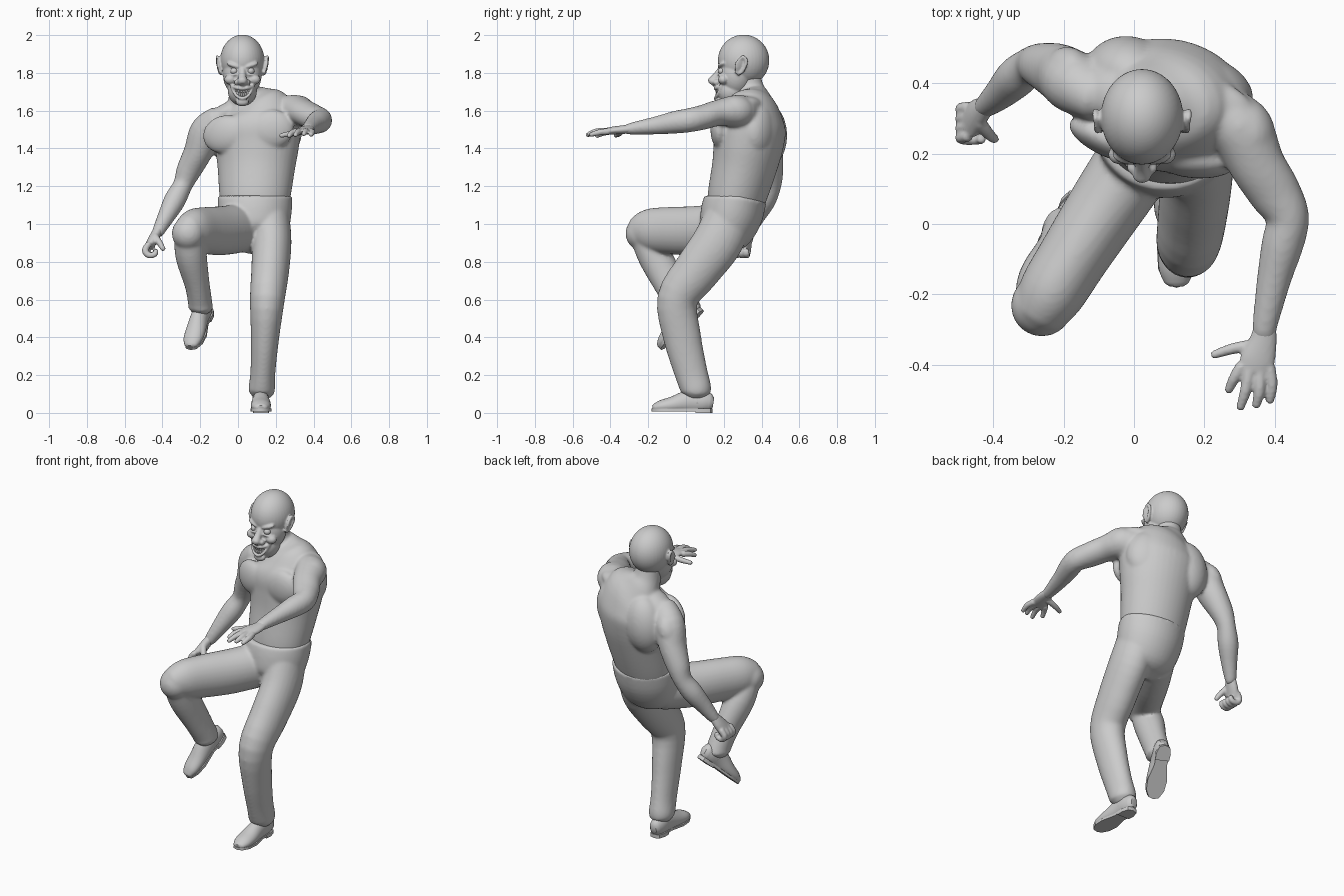
import bpy, bmesh, math
from mathutils import Vector, Matrix, Euler

X, Y = Vector((1, 0, 0)), Vector((0, 1, 0))


def spline(pts, steps):
    """Catmull-Rom through tuples (x, y, z, rx, ry)."""
    p = [pts[0]] + list(pts) + [pts[-1]]
    out = []
    for i in range(1, len(p) - 2):
        for k in range(steps):
            t = k / steps
            out.append([0.5 * (2 * b + (c - a) * t + (2 * a - 5 * b + 4 * c - d) * t * t
                               + (3 * b - a - 3 * c + d) * t ** 3)
                        for a, b, c, d in zip(p[i - 1], p[i], p[i + 1], p[i + 2])])
    return out + [list(pts[-1])]


def tube(bm, pts, ref=X, steps=4, n=20):
    """Closed elliptical loft along a path with rounded ends."""
    pts = spline([tuple(q) if len(q) == 5 else tuple(q) + (q[3],) for q in pts], steps)
    c = [Vector(q[:3]) for q in pts]
    rings = []
    for i, q in enumerate(pts):
        t = (c[min(i + 1, len(c) - 1)] - c[max(i - 1, 0)]).normalized()
        s = (ref - t * ref.dot(t)).normalized()
        rings.append((c[i], s, t.cross(s), q[3], q[4], t))
    for end, sign in ((0, -1), (-1, 1)):
        o, s, u, a, b, t = rings[end]
        cap = (o + t * sign * 0.45 * min(a, b), s, u, a * 0.6, b * 0.6, t)
        rings.insert(0, cap) if sign < 0 else rings.append(cap)
    loops = [[bm.verts.new(o + s * a * math.cos(k * math.tau / n) + u * b * math.sin(k * math.tau / n))
              for k in range(n)] for o, s, u, a, b, t in rings]
    for p, q in zip(loops, loops[1:]):
        for k in range(n):
            bm.faces.new((p[k], p[(k + 1) % n], q[(k + 1) % n], q[k]))
    bm.faces.new(loops[0][::-1])
    bm.faces.new(loops[-1])
    return [v for l in loops for v in l]


def ball(bm, c, r, rot=(0, 0, 0)):
    m = Matrix.Translation(c) @ Euler([math.radians(a) for a in rot]).to_matrix().to_4x4() @ Matrix.Diagonal((*r, 1))
    bmesh.ops.create_uvsphere(bm, u_segments=40, v_segments=28, radius=1, matrix=m)


def finish(bm, name, voxel=0, smooth=4):
    bmesh.ops.recalc_face_normals(bm, faces=bm.faces)
    for f in bm.faces:
        f.smooth = True
    me = bpy.data.meshes.new(name)
    bm.to_mesh(me)
    bm.free()
    ob = bpy.data.objects.new(name, me)
    bpy.context.collection.objects.link(ob)
    if voxel:   # fuse overlapping forms into one skin
        r = ob.modifiers.new("fuse", 'REMESH')
        r.mode, r.voxel_size, r.use_smooth_shade = 'VOXEL', voxel, True
        s = ob.modifiers.new("soften", 'SMOOTH')
        s.factor, s.iterations = 0.5, smooth
    return ob


# Torso with pectorals, shoulder blades and trapezius
bm = bmesh.new()
tube(bm, [(.09, .25, 1.07, .175, .14), (.09, .27, 1.15, .19, .155), (.097, .308, 1.3, .207, .17),
          (.1, .33, 1.42, .226, .184), (.095, .34, 1.52, .235, .187), (.08, .35, 1.6, .205, .15),
          (.05, .35, 1.66, .13, .1), (.03, .335, 1.71, .078, .08), (.025, .315, 1.8, .072, .075)],
     ref=Vector((1, -.2, 0)), n=40)
ball(bm, (-.07, .24, 1.475), (.125, .05, .1), (0, -12, -24))
ball(bm, (.175, .182, 1.5), (.12, .052, .105), (0, -8, -4))
ball(bm, (-.02, .43, 1.47), (.12, .105, .17), (0, 8, -5))
ball(bm, (.22, .385, 1.5), (.125, .085, .15), (0, -8, -25))
ball(bm, (.2, .34, 1.63), (.14, .075, .045), (0, -6, -10))
ball(bm, (-.06, .37, 1.59), (.12, .075, .05), (0, -28, -10))
# Arms with deltoid, biceps and forearm bulges
tube(bm, [(.22, .33, 1.585, .08, .08), (.3, .275, 1.597, .09, .088), (.35, .17, 1.588, .08, .07),
          (.4, .09, 1.565, .075, .066), (.437, .02, 1.55, .062, .064), (.422, -.06, 1.538, .06, .06),
          (.4, -.15, 1.523, .05, .049), (.374, -.28, 1.506, .037, .033), (.37, -.32, 1.5, .033, .025)])
ball(bm, (.325, .265, 1.6), (.075, .1, .08), (0, 0, 20))
tube(bm, [(-.09, .36, 1.555, .08, .07), (-.165, .4, 1.49, .09, .088), (-.212, .43, 1.38, .076, .084),
          (-.262, .45, 1.28, .066, .066), (-.293, .45, 1.205, .052, .055), (-.335, .417, 1.125, .058, .059),
          (-.38, .372, 1.04, .046, .047), (-.42, .337, .965, .034, .034), (-.43, .33, .945, .03, .025)])
ball(bm, (-.19, .42, 1.47), (.065, .085, .1), (0, 25, 0))
finish(bm, "torso_and_arms", .009, 8)

# Reaching left hand with spread fingers
bm = bmesh.new()
tube(bm, [(.375, -.27, 1.506, .028, .024), (.368, -.33, 1.5, .039, .023), (.352, -.385, 1.495, .05, .021),
          (.342, -.42, 1.492, .046, .017)])
for a, b, c in (((.385, -.41, 1.49), (.393, -.46, 1.485), (.386, -.505, 1.472)),
                ((.357, -.42, 1.492), (.357, -.475, 1.49), (.347, -.518, 1.475)),
                ((.328, -.42, 1.492), (.317, -.475, 1.487), (.302, -.524, 1.47)),
                ((.306, -.405, 1.49), (.285, -.44, 1.482), (.268, -.475, 1.465)),
                ((.34, -.345, 1.49), (.28, -.355, 1.478), (.225, -.373, 1.468))):
    tube(bm, [(*a, .018), (*b, .016), (*c, .012)], n=12)
finish(bm, "reaching_hand", .006, 2)

# Curled right hand
bm = bmesh.new()
tube(bm, [(-.412, .343, .985, .024, .024), (-.443, .317, .93, .042, .027), (-.467, .29, .885, .05, .025)], ref=Y)
for i in range(4):
    y = .332 - .027 * i
    tube(bm, [(-.472, y, .895, .017), (-.492, y - .005, .86, .018), (-.472, y - .01, .835, .017),
              (-.44, y - .01, .84, .015), (-.434, y - .01, .862, .013)], ref=Y, n=12)
tube(bm, [(-.44, .29, .935, .019), (-.415, .258, .9, .017), (-.395, .24, .865, .013)], ref=Y, n=12)
finish(bm, "curled_hand", .006, 3)

# Trousers: pelvis cut flat at the waist, standing leg, raised thigh and shin
bm = bmesh.new()
waist = tube(bm, [(.095, .18, .9, .12, .09), (.092, .205, .95, .17, .14), (.09, .24, 1.05, .193, .165),
                  (.09, .268, 1.15, .198, .162)], n=40)
for v in waist:
    v.co.z = min(v.co.z, 1.15)
tube(bm, [(.165, .22, 1.02, .11, .13), (.178, .165, .9, .105, .132), (.17, .055, .75, .1, .122),
          (.155, -.045, .6, .092, .108), (.143, -.02, .4, .075, .1), (.132, .025, .22, .066, .088),
          (.126, .052, .13, .07, .082), (.124, .055, .105, .066, .074)], n=28)
tube(bm, [(.02, .2, .98, .115, .13), (-.08, .05, .965, .108, .13), (-.17, -.09, .965, .1, .125),
          (-.235, -.195, .965, .095, .115), (-.275, -.262, .955, .075, .085)], n=28)
tube(bm, [(-.258, -.225, .945, .08, .075), (-.248, -.165, .83, .083, .09), (-.216, -.087, .68, .066, .082),
          (-.2, -.035, .58, .064, .076), (-.199, -.027, .555, .066, .08)], n=28)
ball(bm, (-.262, -.232, .95), (.088, .088, .09))
finish(bm, "trousers", .009, 7)


# Shoes with welted sole and heel block, toe along local -y
def shoe(name, matrix):
    bm = bmesh.new()
    vs = tube(bm, [(0, .13, .055, .034, .045), (0, .09, .06, .044, .058), (0, .02, .06, .045, .062),
                   (0, -.07, .042, .053, .045), (0, -.13, .034, .05, .034), (0, -.168, .028, .034, .02)], n=24)
    tube(bm, [(0, .06, .05, .045), (0, .055, .14, .042)], n=16)
    for v in vs:
        v.co.z = max(v.co.z, .016)
    half = [(0, .14), (.03, .13), (.042, .09), (.036, .02), (.056, -.07), (.052, -.13), (.03, -.172), (0, -.182)]
    outline = half + [(-x, y) for x, y in half[-2:0:-1]]
    heel = [(x, y) for x, y in outline if y > .08] + [(-.04, .05), (.04, .05)]
    heel.sort(key=lambda p: math.atan2(p[1] - .09, p[0]))
    for shape, z0, z1 in ((outline, .008, .022), (heel, 0, .014)):
        low = [bm.verts.new((x, y, z0)) for x, y in shape]
        top = [bm.verts.new((x, y, z1)) for x, y in shape]
        bm.faces.new(low)
        bm.faces.new(top)
        for k in range(len(low)):
            j = (k + 1) % len(low)
            bm.faces.new((low[k], low[j], top[j], top[k]))
    bm.transform(matrix)
    ob = finish(bm, name)
    bpy.context.view_layer.objects.active = ob
    ob.select_set(True)
    bpy.ops.object.shade_smooth_by_angle(angle=math.radians(45))
    ob.select_set(False)


shoe("standing_shoe", Matrix.Translation((.121, 0, 0)))
back = Vector((.3, .674, .674)).normalized()
up = Vector((-.21, -.605, .705))
up = (up - back * up.dot(back)).normalized()
turn = Matrix((back.cross(up), back, up)).transposed().to_4x4()
shoe("raised_shoe", Matrix.Translation((-.2, -.03, .56)) @ turn @ Matrix.Translation((0, -.055, -.1)))

# Head: skull, jaw, nose, brows, cheeks, ears and grinning lips
cx = .023
bm = bmesh.new()
ball(bm, (cx, .305, 1.866), (.117, .136, .136))
ball(bm, (cx, .265, 1.79), (.102, .095, .12))
ball(bm, (cx, .242, 1.705), (.077, .08, .08))
ball(bm, (cx, .18, 1.645), (.034, .026, .022))
tube(bm, [(cx, .19, 1.825, .018), (cx, .163, 1.785, .02), (cx, .143, 1.757, .027), (cx, .138, 1.75, .027)], n=14)
for s in (-1, 1):
    ball(bm, (cx + s * .026, .162, 1.75), (.017, .02, .016))
    ball(bm, (cx + s * .045, .19, 1.84), (.042, .02, .013), (0, -s * 18, s * 12))
    ball(bm, (cx + s * .064, .198, 1.765), (.032, .028, .026))
    ball(bm, (cx + s * .046, .183, 1.79), (.028, .014, .007), (0, s * 8, s * 15))
    ball(bm, (cx + s * .118, .29, 1.842), (.011, .034, .048), (-12, s * 14, s * 25))
    tube(bm, [(cx + s * .117, .265, 1.8, .008), (cx + s * .124, .275, 1.85, .008),
              (cx + s * .132, .3, 1.885, .009), (cx + s * .132, .32, 1.86, .009),
              (cx + s * .122, .3, 1.81, .009), (cx + s * .112, .275, 1.795, .01)], ref=X, n=10)
for drop in (0, .052):
    tube(bm, [(cx - .06, .193, 1.733, .007), (cx - .035, .164, 1.722 - drop * .75, .008),
              (cx, .156, 1.717 - drop, .009), (cx + .035, .164, 1.722 - drop * .75, .008),
              (cx + .06, .193, 1.733, .007)], ref=Vector((0, 0, 1)), n=10)
finish(bm, "head", .0055, 2)

# Eyes
bm = bmesh.new()
for s in (-1, 1):
    ball(bm, (cx + s * .044, .189, 1.81), (.02, .02, .018))
finish(bm, "eyes")

# Two rows of teeth following the grin
bm = bmesh.new()
for row, z in enumerate((1.703, 1.683)):
    for i in range(8):
        x = (i - 3.5) * (.0125 - .002 * row)
        m = Matrix.Translation((cx + x, .163 + x * x * 8, z + x * x * 7)) @ Matrix.Rotation(x * 14, 4, 'Z')
        bmesh.ops.create_cube(bm, size=1, matrix=m @ Matrix.Diagonal((.0105, .014, .017, 1)))
bmesh.ops.bevel(bm, geom=bm.edges[:], offset=.002, segments=1, affect='EDGES')
finish(bm, "teeth")
